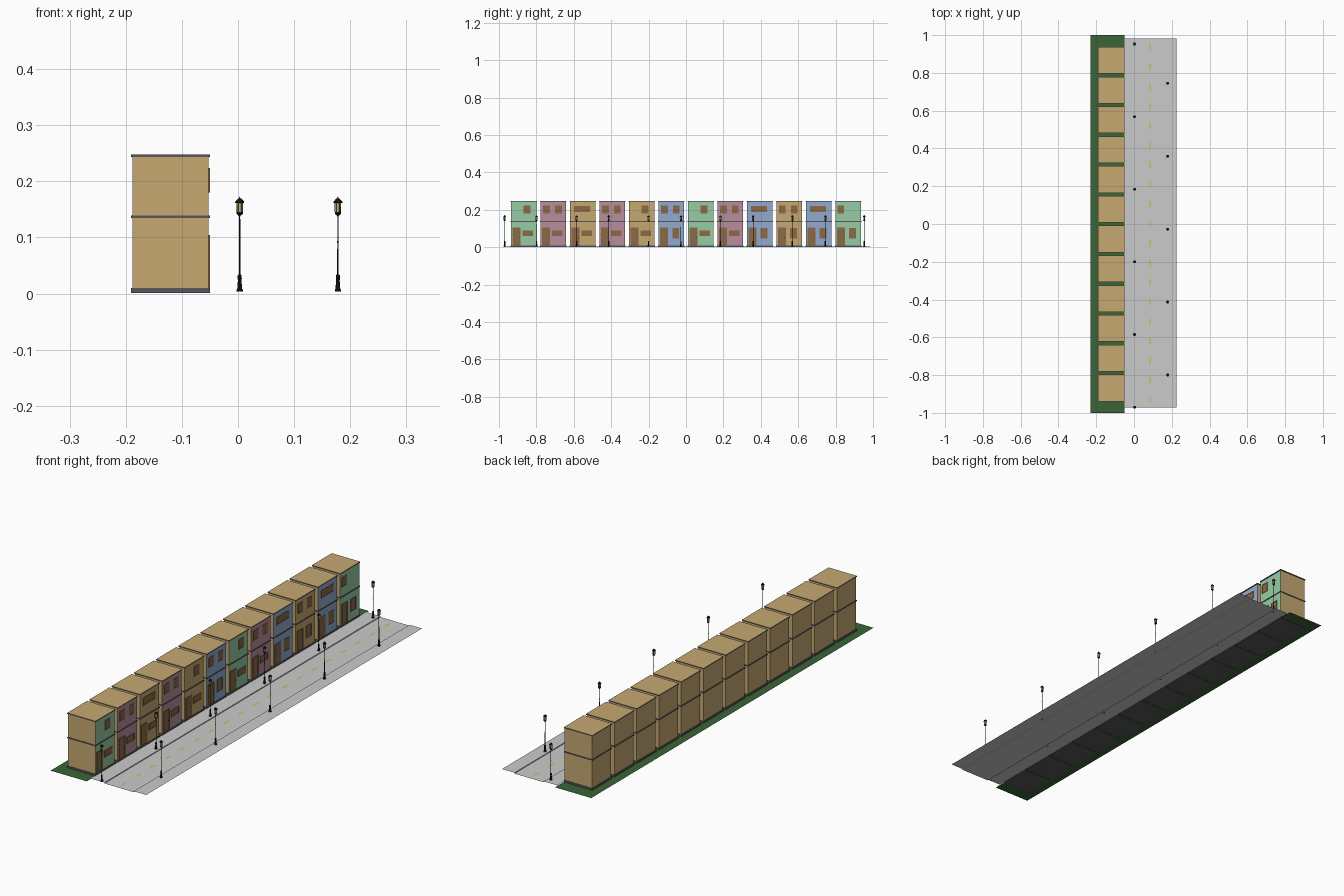
import bpy, bmesh, math

if "Cube" in bpy.data.objects:
    bpy.data.objects.remove(bpy.data.objects["Cube"])


def mat(name, r, g, b):
    m = bpy.data.materials.new(name)
    m.diffuse_color = [(c / 255) ** 2.2 for c in (r, g, b)] + [1]
    m.use_nodes = True
    m.node_tree.nodes["Principled BSDF"].inputs["Base Color"].default_value = m.diffuse_color
    return m


TAN = mat("tan", 197, 167, 113)
GREEN = mat("green", 150, 203, 163)
PINK = mat("pink", 184, 140, 155)
BLUE = mat("blue", 143, 170, 207)
WOOD = mat("wood", 139, 105, 72)
DARK = mat("dark_trim", 88, 88, 92)
GRASS = mat("grass", 60, 100, 58)
IRON = mat("iron", 28, 28, 30)
GLASS = mat("glass", 205, 185, 110)
YELLOW = mat("yellow", 205, 185, 100)


def finish(bm, name, mats):
    me = bpy.data.meshes.new(name)
    bm.to_mesh(me)
    bm.free()
    for m in mats:
        me.materials.append(m)
    ob = bpy.data.objects.new(name, me)
    bpy.context.collection.objects.link(ob)
    return ob


def add_box(bm, x, y, z, mi=0):
    """Box from (min, max) pairs; returns its faces."""
    v = [bm.verts.new((a, b, c)) for a in x for b in y for c in z]
    idx = ((0, 1, 3, 2), (4, 6, 7, 5), (0, 4, 5, 1), (2, 3, 7, 6), (0, 2, 6, 4), (1, 5, 7, 3))
    faces = [bm.faces.new([v[i] for i in f]) for f in idx]
    for f in faces:
        f.material_index = mi
        f.normal_update()
    return faces  # order: -x, +x, -y, +y, -z, +z


def add_frame(bm, y, z, w=0.003):
    """Recessed pane with a raised surround on the street wall."""
    add_box(bm, (-0.053, -0.0515), y, z)
    deep = (-0.053, -0.0503)
    for a in (y[0], y[1] - w):
        add_box(bm, deep, (a, a + w), z)
    for c in (z[0], z[1] - w):
        add_box(bm, deep, (y[0] + w, y[1] - w), (c, c + w))


def add_lathe(bm, cx, cy, profile, n, mi=0):
    """Closed turned shape from (radius, z) points."""
    rings = [[bm.verts.new((cx + r * math.cos(2 * math.pi * i / n),
                            cy + r * math.sin(2 * math.pi * i / n), z)) for i in range(n)]
             for r, z in profile]
    fs = [bm.faces.new(rings[0][::-1]), bm.faces.new(rings[-1])]
    for a, b in zip(rings, rings[1:]):
        fs += [bm.faces.new((a[i], a[(i + 1) % n], b[(i + 1) % n], b[i])) for i in range(n)]
    for f in fs:
        f.material_index = mi


# grass strip
bm = bmesh.new()
bm.faces.new([bm.verts.new(p + (0.002,)) for p in ((-0.23, -1), (-0.05, -1), (-0.05, 1), (-0.23, 1))])
finish(bm, "grass_strip", [GRASS])

# street: raised pavements, kerbs and roadway as one folded sheet
bm = bmesh.new()
prof = [(-0.05, 0.004), (0.018, 0.004), (0.018, 0), (0.163, 0), (0.163, 0.004), (0.225, 0.004)]
rows = [[bm.verts.new((x, y, z)) for x, z in prof] for y in (-0.972, 0.983)]
for i in range(len(prof) - 1):
    bm.faces.new((rows[0][i], rows[0][i + 1], rows[1][i + 1], rows[1][i]))
finish(bm, "street", [mat("asphalt", 190, 190, 190)])

# dashed centre line
bm = bmesh.new()
for i in range(19):
    y = 0.935 - i * 0.1037
    bm.faces.new([bm.verts.new((0.086 + a * 0.005, y + b * 0.017, 0.0006))
                  for a, b in ((-1, -1), (1, -1), (1, 1), (-1, 1))])
finish(bm, "road_dashes", [YELLOW])

# houses: wall colour, upper window layout, ground window shape
UPPER = {"right": [(0.0, 0.036)], "left": [(-0.058, -0.022)],
         "two": [(-0.053, -0.018), (0.011, 0.046)], "wide": [(-0.047, 0.04)]}
LOWER = {"low": ((-0.005, 0.05), (0.06, 0.09)), "tall": ((0.006, 0.043), (0.047, 0.103))}
HOUSES = [(GREEN, "right", "low"), (PINK, "two", "low"), (TAN, "wide", "low"), (PINK, "two", "low"),
          (TAN, "right", "low"), (BLUE, "two", "tall"), (GREEN, "right", "low"), (PINK, "two", "low"),
          (BLUE, "wide", "tall"), (TAN, "two", "tall"), (BLUE, "wide", "tall"), (GREEN, "left", "tall")]
for i, (colour, up, low) in enumerate(HOUSES):
    c = -0.868 + i * 0.1577

    # walls with a painted street side
    bm = bmesh.new()
    for z in ((0.009, 0.136), (0.138, 0.244)):
        add_box(bm, (-0.188, -0.0525), (c - 0.068, c + 0.068), z)[1].material_index = 1
    finish(bm, f"house_walls_{i}", [TAN, colour])

    # plinth, floor band and roof slab
    bm = bmesh.new()
    for z in ((0.001, 0.01), (0.1345, 0.139), (0.2435, 0.248)):
        top = add_box(bm, (-0.191, -0.05), (c - 0.0705, c + 0.0705), z)[5]
    top.material_index = 1
    finish(bm, f"house_bands_{i}", [DARK, TAN])

    # windows
    bm = bmesh.new()
    for a, b in UPPER[up]:
        z = (0.187, 0.221) if up == "wide" else (0.18, 0.224)
        add_frame(bm, (c + a, c + b), z)
    (a, b), z = LOWER[low]
    add_frame(bm, (c + a, c + b), z)
    finish(bm, f"windows_{i}", [WOOD])

    # door with knob
    bm = bmesh.new()
    add_frame(bm, (c - 0.059, c - 0.016), (0.01, 0.104))
    add_box(bm, (-0.052, -0.0495), (c - 0.024, c - 0.021), (0.05, 0.054), 1)
    finish(bm, f"door_{i}", [WOOD, IRON])

# street lamps, staggered on both pavements
POST = [(0.0055, 0.004), (0.0055, 0.007), (0.0042, 0.009), (0.0032, 0.024), (0.0038, 0.026),
        (0.0034, 0.033), (0.0012, 0.034), (0.0011, 0.090), (0.0017, 0.092), (0.0011, 0.094),
        (0.0010, 0.137), (0.002, 0.139), (0.0055, 0.142), (0.0055, 0.145)]
CAP = [(0.0062, 0.161), (0.0082, 0.162), (0.0078, 0.164), (0.0030, 0.169), (0.0012, 0.170), (0.0003, 0.173)]
spots = [(0.003, 0.953 - k * 0.3845) for k in range(6)] + [(0.178, 0.745 - k * 0.386) for k in range(5)]
for k, (x, y) in enumerate(spots):
    bm = bmesh.new()
    add_lathe(bm, x, y, POST, 8)
    add_lathe(bm, x, y, CAP, 6)
    add_lathe(bm, x, y, [(0.0046, 0.145), (0.0058, 0.161)], 6, 1)
    for j in range(6):  # lantern bars
        a = j * math.pi / 3
        add_lathe(bm, x + 0.0054 * math.cos(a), y + 0.0054 * math.sin(a),
                  [(0.0006, 0.145), (0.0006, 0.161)], 4)
    finish(bm, f"street_lamp_{k}", [IRON, GLASS])
